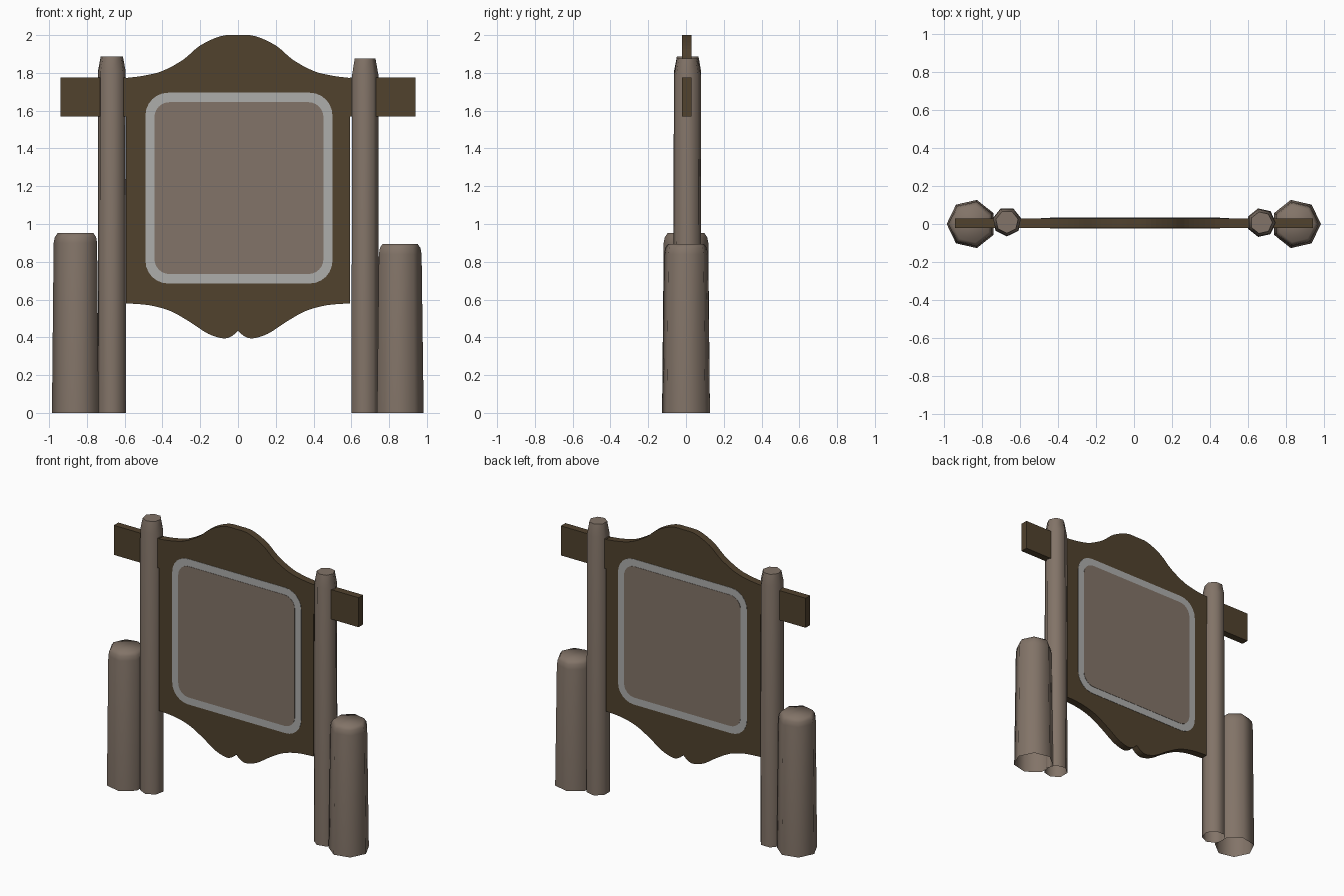
import bpy, bmesh
from math import sin, cos, pi, radians

cube = bpy.data.objects.get("Cube")
if cube:
    bpy.data.objects.remove(cube, do_unlink=True)


def material(name, rgb):
    m = bpy.data.materials.new(name)
    m.use_nodes = True
    m.diffuse_color = (*rgb, 1)
    m.node_tree.nodes["Principled BSDF"].inputs["Base Color"].default_value = (*rgb, 1)
    return m


dark_wood = material("dark wood", (0.082, 0.054, 0.027))
pale_wood = material("pale wood", (0.225, 0.174, 0.138))
trim_grey = material("trim grey", (0.42, 0.42, 0.41))


def finish(name, bm, mat):
    bmesh.ops.recalc_face_normals(bm, faces=bm.faces)
    mesh = bpy.data.meshes.new(name)
    bm.to_mesh(mesh)
    bm.free()
    mesh.materials.append(mat)
    obj = bpy.data.objects.new(name, mesh)
    bpy.context.collection.objects.link(obj)
    return obj


def slab(name, outline, y0, y1, mat):
    """Extrude an x/z outline from y0 to y1."""
    bm = bmesh.new()
    face = bm.faces.new([bm.verts.new((x, y0, z)) for x, z in outline])
    ext = bmesh.ops.extrude_face_region(bm, geom=[face])
    for v in ext["geom"]:
        if isinstance(v, bmesh.types.BMVert):
            v.co.y = y1
    return finish(name, bm, mat)


def log(name, x, y, rings, phase):
    """Seven-sided log, open underneath; rings are (radius, height)."""
    bm = bmesh.new()
    n = 7
    loops = [[bm.verts.new((x + r * cos(phase + 2 * pi * i / n),
                            y + r * sin(phase + 2 * pi * i / n), z))
              for i in range(n)] for r, z in rings]
    for a, b in zip(loops, loops[1:]):
        for i in range(n):
            j = (i + 1) % n
            bm.faces.new((a[i], a[j], b[j], b[i]))
    bm.faces.new(loops[-1])
    obj = finish(name, bm, pale_wood)
    bpy.ops.object.select_all(action='DESELECT')
    obj.select_set(True)
    bpy.context.view_layer.objects.active = obj
    bpy.ops.object.shade_smooth_by_angle(angle=radians(60))


def smooth_curve(pts, steps=4):
    """Catmull-Rom interpolation through the points."""
    p = [pts[0]] + pts + [pts[-1]]
    out = []
    for a, b, c, d in zip(p, p[1:], p[2:], p[3:]):
        for s in range(steps):
            t = s / steps
            out.append(tuple(0.5 * (2 * b[k] + (c[k] - a[k]) * t
                             + (2 * a[k] - 5 * b[k] + 4 * c[k] - d[k]) * t * t
                             + (3 * b[k] - a[k] - 3 * c[k] + d[k]) * t ** 3)
                             for k in (0, 1)))
    return out + [pts[-1]]


def mirrored(half):
    """Half outline running from x = 0 to x = 0, closed by its mirror image."""
    return half + [(-x, z) for x, z in reversed(half[1:-1])]


def rounded_rect(cx, cz, w, h, r, seg=6):
    pts = []
    for q, (sx, sz) in enumerate([(1, 1), (-1, 1), (-1, -1), (1, -1)]):
        for i in range(seg + 1):
            a = (q + i / seg) * pi / 2
            pts.append((cx + sx * (w / 2 - r) + r * cos(a),
                        cz + sz * (h / 2 - r) + r * sin(a)))
    return pts


# Sign board with a crown on top and a scalloped lower edge
top = smooth_curve([(0, 2.0), (0.09, 1.995), (0.2, 1.945), (0.29, 1.87),
                    (0.4, 1.81), (0.5, 1.785), (0.593, 1.773)])
bottom = smooth_curve([(0.593, 0.58), (0.47, 0.57), (0.36, 0.54), (0.26, 0.485),
                       (0.16, 0.42), (0.08, 0.395), (0.035, 0.405), (0, 0.435)])
slab("sign_board", mirrored(top + bottom), -0.02, 0.03, dark_wood)

# Cross beam ends running through the posts
for side, s in (("left", 1), ("right", -1)):
    slab(side + "_beam_end",
         [(s * x, z) for x, z in ((0.593, 1.57), (0.94, 1.57), (0.94, 1.775), (0.593, 1.775))],
         -0.02, 0.03, dark_wood)

# Framed panel on both faces: grey trim plate with a pale inset
for side, y, d in (("front", -0.02, -1), ("back", 0.03, 1)):
    slab(side + "_trim", rounded_rect(0.005, 1.19, 0.99, 1.01, 0.12),
         y, y + d * 0.002, trim_grey)
    slab(side + "_panel", rounded_rect(0.005, 1.19, 0.895, 0.91, 0.08),
         y, y + d * 0.004, pale_wood)

# Tall posts
log("right_post", -0.668, 0.012, [(0.077, 0), (0.075, 1.81), (0.06, 1.888)], -pi / 2)
log("left_post", 0.67, 0.007, [(0.077, 0), (0.073, 1.79), (0.058, 1.875)], 0)

# Short stumps beside them
log("right_stump", -0.855, 0, [(0.13, 0), (0.121, 0.9), (0.115, 0.93), (0.1, 0.952)], pi)
log("left_stump", 0.853, 0, [(0.13, 0), (0.119, 0.84), (0.113, 0.873), (0.098, 0.894)], 0)
